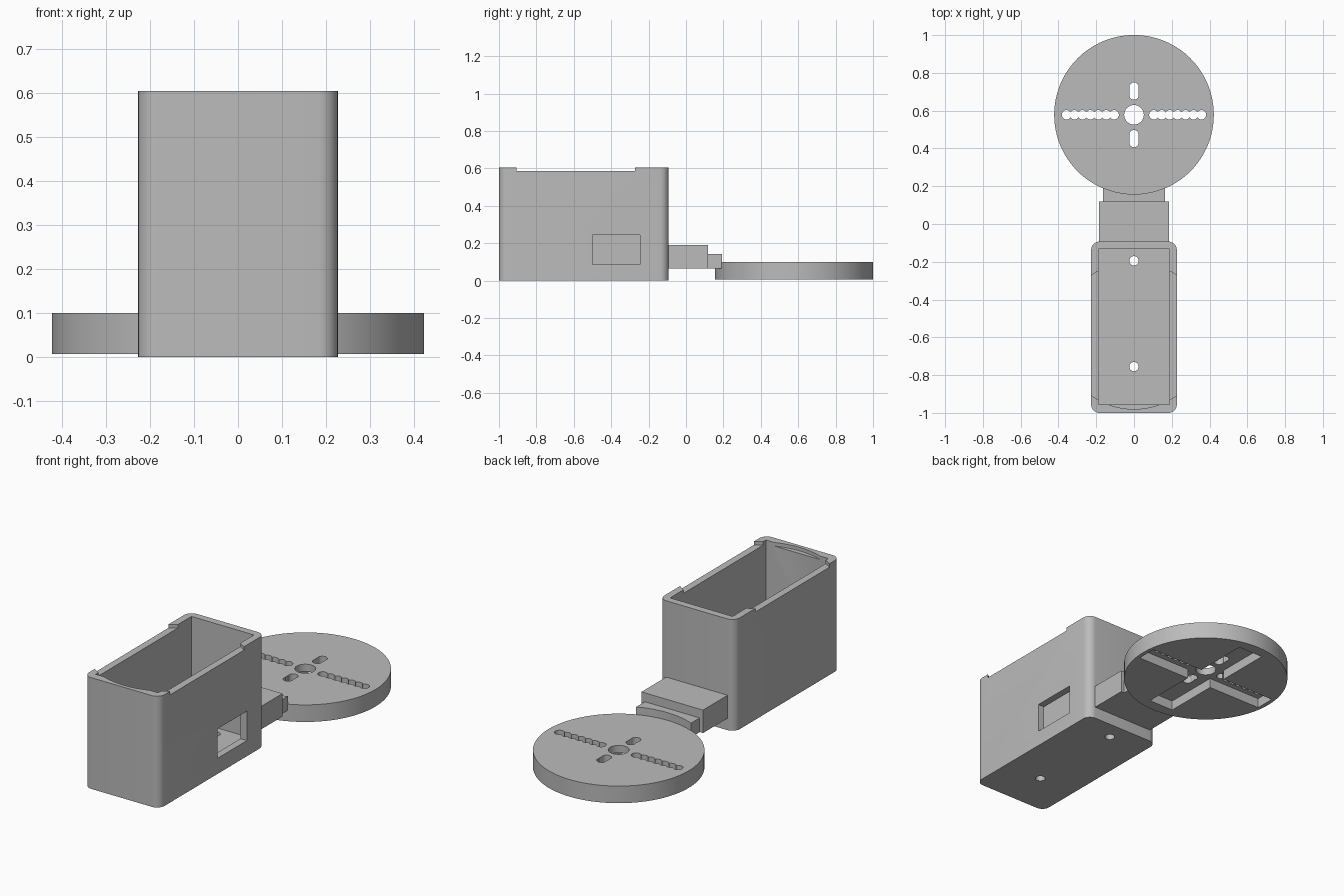
import bpy, bmesh, math

default = bpy.data.objects.get("Cube")
if default:
    bpy.data.objects.remove(default, do_unlink=True)

grey = bpy.data.materials.new("plain grey")
grey.use_nodes = True
grey.diffuse_color = (0.5, 0.5, 0.5, 1)
grey.node_tree.nodes["Principled BSDF"].inputs["Base Color"].default_value = (0.5, 0.5, 0.5, 1)


def finish(name, bm):
    bmesh.ops.recalc_face_normals(bm, faces=bm.faces[:])
    mesh = bpy.data.meshes.new(name)
    bm.to_mesh(mesh)
    bm.free()
    mesh.materials.append(grey)
    obj = bpy.data.objects.new(name, mesh)
    bpy.context.collection.objects.link(obj)
    return obj


def block(name, x, y, z, radius=0):
    """Box from three (low, high) ranges, with optional rounded upright edges."""
    bm = bmesh.new()
    bmesh.ops.create_cube(bm, size=1)
    for v in bm.verts:
        v.co = [sum(r) / 2 + c * (r[1] - r[0]) for r, c in zip((x, y, z), v.co)]
    if radius:
        upright = [e for e in bm.edges
                   if abs(e.verts[0].co.z - e.verts[1].co.z) > 0.01]
        bmesh.ops.bevel(bm, geom=upright, offset=radius, segments=8,
                        profile=0.5, affect='EDGES')
    return finish(name, bm)


def cylinder(name, x, y, z, radius, sides=24):
    bm = bmesh.new()
    bmesh.ops.create_cone(bm, cap_ends=True, segments=sides, radius1=radius,
                          radius2=radius, depth=z[1] - z[0])
    bmesh.ops.translate(bm, verts=bm.verts[:], vec=(x, y, sum(z) / 2))
    return finish(name, bm)


def cut(target, *cutters):
    for cutter in cutters:
        cutter.hide_render = True
        mod = target.modifiers.new("cut", 'BOOLEAN')
        mod.operation = 'DIFFERENCE'
        mod.solver = 'EXACT'
        mod.object = cutter
        bpy.context.view_layer.objects.active = target
        bpy.ops.object.modifier_apply(modifier=mod.name)
        bpy.data.objects.remove(cutter, do_unlink=True)


def smooth(obj):
    bpy.ops.object.select_all(action='DESELECT')
    obj.select_set(True)
    bpy.context.view_layer.objects.active = obj
    bpy.ops.object.shade_smooth_by_angle(angle=math.radians(30))


THROUGH = (-0.1, 0.3)

# Open-topped housing: cavity, round rim recess, side window, floor holes
housing = block("housing", (-0.227, 0.227), (-1, -0.093), (0, 0.605), 0.045)
cut(housing,
    block("cavity", (-0.188, 0.188), (-0.955, -0.132), (0.04, 0.8)),
    cylinder("rim_recess", 0, -0.59, (0.586, 0.8), 0.39, 96),
    block("window", (0.1, 0.4), (-0.5, -0.247), (0.085, 0.245)),
    *[cylinder("floor_hole", 0, y, THROUGH, 0.025) for y in (-0.195, -0.755)])
smooth(housing)

# Connecting neck, stepped down towards the disc
neck = block("neck", (-0.185, 0.185), (-0.11, 0.118), (0.065, 0.19))

# Neck tip, hollowed to hug the disc
CY, R = 0.578, 0.4225
tip = block("neck_tip", (-0.165, 0.165), (0.1, 0.2), (0.065, 0.142))
cut(tip, cylinder("tip_hollow", 0, CY, THROUGH, R - 0.003, 128))
smooth(tip)

# Round disc with cross-shaped pocket underneath
disc = cylinder("disc", 0, CY, (0.007, 0.1), R, 128)
cut(disc,
    block("long_pocket", (-0.4, 0.4), (CY - 0.055, CY + 0.055), (-0.1, 0.06)),
    block("short_pocket", (-0.075, 0.075), (CY - 0.36, CY + 0.36), (-0.1, 0.06)),
    cylinder("centre_bore", 0, CY, THROUGH, 0.052, 32))

# Rows of overlapping screw holes on the four arms
for side in (-1, 1):
    for i in range(7):
        cut(disc, cylinder("arm_hole", side * (0.105 + i * 0.042), CY, THROUGH, 0.025))
    for i in range(3):
        cut(disc, cylinder("arm_hole", 0, CY + side * (0.105 + i * 0.021), THROUGH, 0.025))
smooth(disc)
